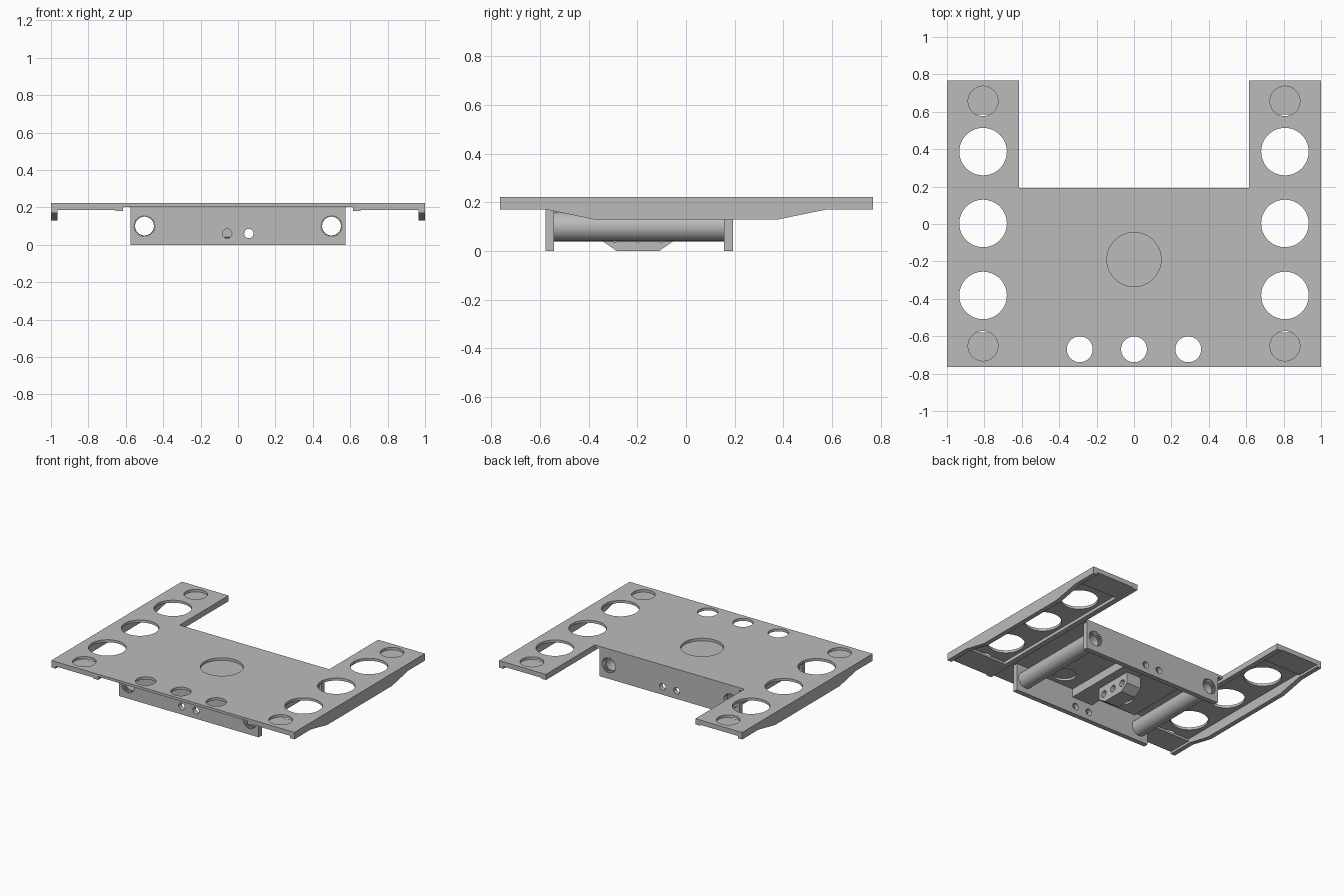
import bpy, bmesh, math
from mathutils import Matrix, Vector

cube = bpy.data.objects.get("Cube")
if cube:
    bpy.data.objects.remove(cube, do_unlink=True)

grey = bpy.data.materials.new("light_grey")
grey.use_nodes = True
grey.diffuse_color = (0.5, 0.5, 0.5, 1)
bsdf = next(n for n in grey.node_tree.nodes if n.type == 'BSDF_PRINCIPLED')
bsdf.inputs["Base Color"].default_value = (0.5, 0.5, 0.5, 1)

# Profile plane axes: first two map the profile, the third is the extrusion
PLANES = {
    'z': ((1, 0, 0), (0, 1, 0), (0, 0, 1)),
    'y': ((1, 0, 0), (0, 0, 1), (0, 1, 0)),
    'x': ((0, 1, 0), (0, 0, 1), (1, 0, 0)),
}


def rect(a0, a1, b0, b1):
    return [(a0, b0), (a1, b0), (a1, b1), (a0, b1)]


def circle(a, b, r, n=48, teeth=0.0):
    pts = []
    for i in range(n):
        t = 2 * math.pi * i / n
        q = r + (teeth if i % 2 else 0)
        pts.append((a + q * math.cos(t), b + q * math.sin(t)))
    return pts


def extrude(name, axis, low, high, outline, holes=(), smooth=False):
    """Fill an outline with holes and extrude it along an axis."""
    curve = bpy.data.curves.new(name + "_profile", 'CURVE')
    curve.dimensions = '2D'
    curve.fill_mode = 'BOTH'
    curve.extrude = (high - low) / 2
    for loop in [outline, *holes]:
        spline = curve.splines.new('POLY')
        spline.points.add(len(loop) - 1)
        for point, (a, b) in zip(spline.points, loop):
            point.co = (a, b, 0, 1)
        spline.use_cyclic_u = True
    temp = bpy.data.objects.new(name + "_profile", curve)
    bpy.context.collection.objects.link(temp)
    bpy.context.view_layer.update()
    graph = bpy.context.evaluated_depsgraph_get()
    mesh = bpy.data.meshes.new_from_object(temp.evaluated_get(graph))
    bpy.data.objects.remove(temp, do_unlink=True)

    u, v, w = (Vector(c) for c in PLANES[axis])
    turn = Matrix((u, v, w)).transposed().to_4x4()
    mesh.transform(Matrix.Translation(w * (low + high) / 2) @ turn)
    bm = bmesh.new()
    bm.from_mesh(mesh)
    bmesh.ops.remove_doubles(bm, verts=bm.verts, dist=1e-5)
    bmesh.ops.recalc_face_normals(bm, faces=bm.faces)
    for face in bm.faces:
        face.smooth = False
    bm.to_mesh(mesh)
    bm.free()
    mesh.name = name
    mesh.materials.clear()
    mesh.materials.append(grey)
    obj = bpy.data.objects.new(name, mesh)
    bpy.context.collection.objects.link(obj)
    if smooth:
        bpy.ops.object.select_all(action='DESELECT')
        obj.select_set(True)
        bpy.context.view_layer.objects.active = obj
        bpy.ops.object.shade_smooth_by_angle(angle=math.radians(30))
    return obj


SIDES = (("left", 1), ("right", -1))
DECK_LOW, DECK_TOP = 0.203, 0.222

# Main deck with a rear notch and round openings
outline = [(-1, -0.765), (1, -0.765), (1, 0.768), (0.615, 0.768),
           (0.615, 0.193), (-0.615, 0.193), (-0.615, 0.768), (-1, 0.768)]
holes = [circle(0, -0.19, 0.145)]
holes += [circle(x, -0.67, 0.069) for x in (-0.29, 0, 0.29)]
for _, s in SIDES:
    holes += [circle(s * 0.807, y, 0.127) for y in (-0.382, 0.003, 0.387)]
    holes += [circle(s * 0.807, y, 0.08) for y in (-0.652, 0.657)]
extrude("deck", 'z', DECK_LOW, DECK_TOP, outline, holes)

# Lower deck panel between the cross plates
extrude("lower_panel", 'z', 0.187, DECK_LOW, rect(-0.46, 0.46, -0.542, 0.157),
        [circle(x, y, 0.08) for x in (-0.25, 0.25) for y in (-0.43, 0.05)])

for side, s in SIDES:
    # Outer skirt, deeper in the middle
    skirt = [(-0.765, DECK_LOW), (-0.765, 0.17), (-0.57, 0.17), (-0.38, 0.13),
             (0.38, 0.13), (0.575, 0.17), (0.768, 0.17), (0.768, DECK_LOW)]
    a, b = sorted((s * 0.965, s))
    extrude(side + "_skirt", 'x', a, b, skirt)

    # Inner rail along the arm
    a, b = sorted((s * 0.615, s * 0.655))
    extrude(side + "_inner_rail", 'x', a, b, rect(-0.765, 0.768, 0.18, DECK_LOW))

    # Pads closing the end recesses
    a, b = sorted((s * 0.655, s * 0.965))
    extrude(side + "_front_pad", 'z', 0.187, DECK_LOW, rect(a, b, -0.765, -0.58))
    extrude(side + "_rear_pad", 'z', 0.187, DECK_LOW, rect(a, b, 0.585, 0.768))

    # Hollow guide tube
    extrude(side + "_guide_tube", 'y', -0.542, 0.157, circle(s * 0.5, 0.1, 0.06),
            [circle(s * 0.5, 0.1, 0.05)], smooth=True)

# Cross plates with toothed tube sockets and small cable holes
for name, low, high in (("front", -0.578, -0.542), ("rear", 0.157, 0.193)):
    sockets = [circle(s * 0.5, 0.1, 0.05, 48, 0.008) for _, s in SIDES]
    cable = [circle(s * 0.058, 0.06, 0.025, 24) for _, s in SIDES]
    extrude(name + "_cross_plate", 'y', low, high,
            rect(-0.575, 0.575, 0, DECK_LOW), sockets + cable)

# Centre beam
extrude("centre_beam", 'x', -0.085, 0.085, rect(-0.542, 0.157, 0.125, 0.187))

# Hanging bracket with three cross holes
bracket = [(-0.285, 0), (-0.11, 0), (-0.05, 0.042), (-0.05, 0.125),
           (-0.345, 0.125), (-0.345, 0.042)]
extrude("bracket", 'x', -0.1, 0.02, bracket,
        [circle(-0.1975 + d, 0.062, 0.025, 24) for d in (-0.095, 0, 0.095)])
